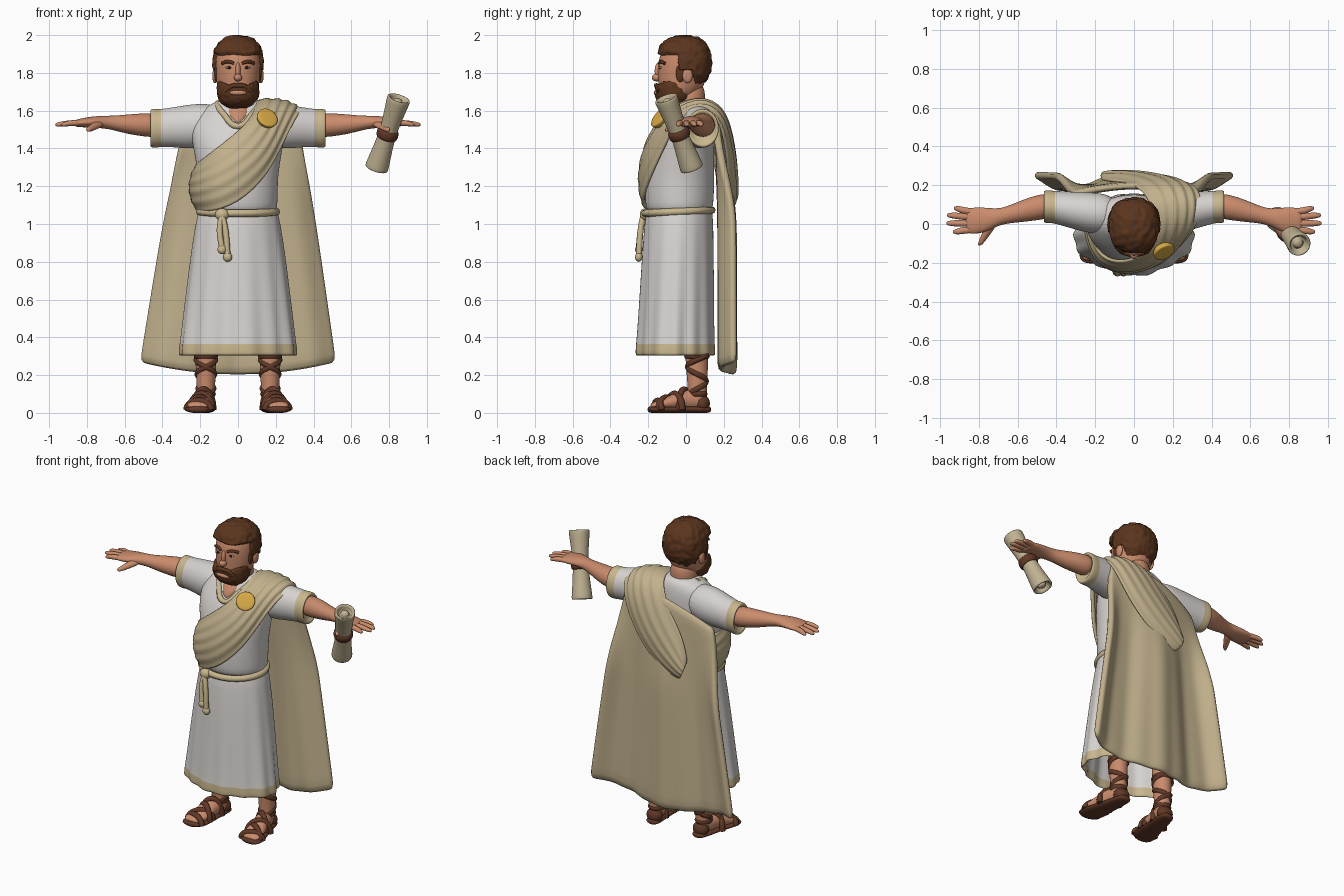
import bpy, bmesh
from math import sin, cos, pi
from mathutils import Vector, Matrix, noise

cube = bpy.data.objects.get("Cube")
if cube:
    bpy.data.objects.remove(cube, do_unlink=True)


def material(name, colour):
    mat = bpy.data.materials.new(name)
    mat.use_nodes = True
    mat.diffuse_color = (*colour, 1)
    mat.node_tree.nodes["Principled BSDF"].inputs["Base Color"].default_value = (*colour, 1)
    return mat


skin = material("skin", (.59, .26, .15))
hair = material("brown hair", (.105, .036, .013))
leather = material("leather", (.12, .04, .02))
linen = material("white linen", (.68, .65, .63))
wool = material("tan wool", (.54, .44, .265))
trim = material("pale tan trim", (.58, .47, .27))
gold = material("gold", (.68, .40, .06))
paper = material("parchment", (.53, .45, .29))
dark = material("dark eye", (.02, .012, .01))


def finish(name, bm, mats, levels=2, thick=0, rule=None):
    """Turn a bmesh into a smooth object with optional thickness."""
    bmesh.ops.recalc_face_normals(bm, faces=bm.faces[:])
    for f in bm.faces:
        f.smooth = True
        if rule:
            f.material_index = rule(f.calc_center_median())
    mesh = bpy.data.meshes.new(name)
    bm.to_mesh(mesh)
    bm.free()
    for m in mats if isinstance(mats, list) else [mats]:
        mesh.materials.append(m)
    obj = bpy.data.objects.new(name, mesh)
    bpy.context.collection.objects.link(obj)
    if thick:
        solid = obj.modifiers.new("thickness", 'SOLIDIFY')
        solid.thickness, solid.offset = thick, 0
    if levels:
        sub = obj.modifiers.new("smooth", 'SUBSURF')
        sub.levels = sub.render_levels = levels
    return obj


def grid(rows, bm, closed=False):
    """Bridge rows of points with quads."""
    vs = [[bm.verts.new(p) for p in row] for row in rows]
    n = len(vs[0])
    for a, b in zip(vs, vs[1:]):
        for i in range(n if closed else n - 1):
            j = (i + 1) % n
            bm.faces.new((a[i], a[j], b[j], b[i]))
    return vs


def loft(name, axis, stations, mats, sides=20, side=1, cap=True, ripple=None, **kw):
    """Ellipse rings (x, y, z, radius, radius) facing along one axis."""
    rows = []
    for x, y, z, a, b in stations:
        row = []
        for i in range(sides):
            t = 2 * pi * i / sides
            k = 1 + (ripple(t, z) if ripple else 0)
            c, s = a * k * cos(t), b * k * sin(t)
            off = {'X': (0, c, s), 'Y': (c, 0, s), 'Z': (c, s, 0)}[axis]
            row.append((side * (x + off[0]), y + off[1], z + off[2]))
        rows.append(row)
    bm = bmesh.new()
    vs = grid(rows, bm, closed=True)
    if cap:
        bm.faces.new(vs[0])
        bm.faces.new(vs[-1])
    return finish(name, bm, mats, **kw)


def blob(name, centre, radii, mat, power=2, detail=3, bump=0, tuck=None):
    """Superellipsoid; points matching the tuck rule sink under the skin."""
    bm = bmesh.new()
    bmesh.ops.create_icosphere(bm, subdivisions=detail, radius=1)
    for v in bm.verts:
        v.co /= sum(abs(c) ** power for c in v.co) ** (1 / power)
        local = Vector(c * r for c, r in zip(v.co, radii))
        if tuck and tuck(local + Vector(centre)):
            local *= .75
        elif bump:
            local *= 1 + bump * noise.noise(local * 38)
        v.co = local + Vector(centre)
    return finish(name, bm, mat, levels=0)


def cord(name, points, radius, mat, closed=False):
    curve = bpy.data.curves.new(name, 'CURVE')
    curve.dimensions = '3D'
    curve.bevel_depth, curve.bevel_resolution = radius, 2
    curve.resolution_u, curve.use_fill_caps = 5, True
    spline = curve.splines.new('BEZIER')
    spline.bezier_points.add(len(points) - 1)
    spline.use_cyclic_u = closed
    for bp, p in zip(spline.bezier_points, points):
        bp.co = p
        bp.handle_left_type = bp.handle_right_type = 'AUTO'
    curve.materials.append(mat)
    obj = bpy.data.objects.new(name, curve)
    bpy.context.collection.objects.link(obj)
    bpy.ops.object.select_all(action='DESELECT')
    obj.select_set(True)
    bpy.context.view_layer.objects.active = obj
    bpy.ops.object.convert(target='MESH')
    bpy.ops.object.shade_smooth()


def aim(obj, start, end):
    start, end = Vector(start), Vector(end)
    turn = (end - start).to_track_quat('Z', 'Y').to_matrix().to_4x4()
    obj.matrix_world = Matrix.Translation((start + end) / 2) @ turn


# Tunic body and pleated skirt with a trimmed hem
loft("tunic_body", 'Z', [
    (0, -.035, 1.04, .2, .168), (0, -.035, 1.1, .212, .182), (0, -.035, 1.25, .21, .187),
    (0, -.025, 1.4, .237, .175), (0, 0, 1.5, .255, .155), (0, .03, 1.59, .22, .12),
    (0, .035, 1.637, .14, .1), (0, .035, 1.66, .09, .075)], linen, sides=28)
loft("tunic_skirt", 'Z', [
    (0, -.035, 1.08, .203, .17), (0, -.04, .9, .235, .182), (0, -.047, .6, .272, .193),
    (0, -.053, .375, .298, .202), (0, -.053, .368, .3, .204), (0, -.053, .33, .304, .206),
    (0, -.053, .303, .306, .207)],
    [linen, trim], sides=56, cap=False, thick=.015, levels=1,
    ripple=lambda t, z: (1.08 - z) * (.045 * cos(14 * t) - .035 * sin(5 * t) - .02),
    rule=lambda c: int(c.z < .37))

# Neck, neckline and head
loft("neck", 'Z', [
    (0, -.045, 1.52, .02, .085), (0, -.03, 1.55, .06, .1), (0, -.01, 1.59, .09, .1),
    (0, .02, 1.64, .085, .085), (0, .02, 1.76, .082, .08)], skin)
cord("neckline_trim", [(-.105, .04, 1.64), (-.107, -.02, 1.625), (-.075, -.088, 1.58), (0, -.143, 1.517),
                       (.075, -.088, 1.58), (.107, -.02, 1.625), (.105, .04, 1.64)], .017, trim)
loft("head", 'Z', [
    (0, -.06, 1.63, .05, .05), (0, -.04, 1.68, .1, .105), (0, -.02, 1.75, .117, .128),
    (0, -.02, 1.83, .121, .132), (0, -.01, 1.91, .117, .128), (0, 0, 1.96, .08, .08)], skin, sides=24)
blob("hair", (0, -.01, 1.856), (.134, .145, .143), hair, power=2.4, detail=5, bump=.06,
     tuck=lambda p: (p.y < -.045 and p.z < 1.9) or (p.y < .04 and p.z < 1.81))
blob("beard", (0, -.064, 1.71), (.112, .1, .1), hair, power=2.3, detail=5, bump=.05,
     tuck=lambda p: p.y < -.03 and p.z > 1.735 + .5 * max(0, abs(p.x) - .05))
blob("nose_bridge", (0, -.146, 1.81), (.014, .02, .045), skin)
blob("nose_tip", (0, -.155, 1.775), (.022, .026, .02), skin)
blob("mouth", (0, -.157, 1.695), (.045, .014, .014), skin)
cord("moustache", [(-.068, -.14, 1.702), (-.035, -.152, 1.729), (0, -.157, 1.733),
                   (.035, -.152, 1.729), (.068, -.14, 1.702)], .013, hair)

for s, label in ((1, "left"), (-1, "right")):
    # Face details
    blob(label + "_ear", (s * .122, .008, 1.785), (.014, .027, .04), skin)
    blob(label + "_sideburn", (s * .112, -.03, 1.8), (.013, .024, .05), hair)
    blob(label + "_eye_white", (s * .048, -.136, 1.828), (.018, .007, .007), linen)
    blob(label + "_iris", (s * .046, -.141, 1.828), (.009, .005, .008), dark)
    cord(label + "_eyebrow", [(s * .02, -.14, 1.85), (s * .055, -.133, 1.86),
                              (s * .085, -.112, 1.85)], .009, hair)

    # Sleeve with cuff, then arm and hand
    loft(label + "_sleeve", 'X', [
        (.08, .05, 1.535, .1, .1), (.22, .055, 1.516, .11, .125), (.34, .075, 1.513, .093, .106),
        (.42, .088, 1.507, .084, .101), (.425, .088, 1.507, .086, .104), (.465, .09, 1.506, .086, .104),
        (.466, .09, 1.508, .072, .085), (.44, .09, 1.51, .06, .065)],
        [linen, trim], side=s, rule=lambda c: int(abs(c.x) > .421))
    loft(label + "_arm", 'X', [
        (.42, .095, 1.52, .066, .066), (.5, .085, 1.525, .066, .062), (.58, .066, 1.528, .057, .053),
        (.66, .045, 1.535, .043, .038), (.71, .033, 1.54, .046, .034), (.77, .02, 1.54, .066, .03),
        (.84, .016, 1.535, .07, .023), (.87, .016, 1.533, .06, .016)], skin, side=s)
    for base, tip, reach in ((.062, .08, .93), (.034, .045, .965), (.003, .004, .968), (-.028, -.04, .935)):
        mid = (base + tip) / 2
        loft(label + "_finger", 'X', [
            (.82, base, 1.535, .019, .018), (.89, mid, 1.535, .02, .017),
            (reach - .02, tip, 1.528, .016, .014), (reach, tip, 1.525, .009, .009)],
            skin, sides=8, side=s)
    loft(label + "_thumb", 'Y', [
        (.73, .01, 1.535, .034, .022), (.755, -.04, 1.52, .026, .02),
        (.785, -.09, 1.503, .018, .016), (.797, -.112, 1.497, .01, .009)], skin, sides=10, side=s)

    # Leg, foot and sandal
    loft(label + "_leg", 'Z', [
        (.17, .06, .04, .047, .05), (.17, .06, .1, .046, .049), (.17, .06, .2, .053, .057),
        (.17, .055, .34, .058, .062), (.17, .05, .42, .06, .065)], skin, side=s)
    loft(label + "_foot", 'Y', [
        (.165, .115, .05, .03, .03), (.17, .06, .07, .047, .055), (.185, -.02, .068, .052, .055),
        (.2, -.1, .05, .062, .035), (.21, -.165, .04, .062, .022), (.213, -.19, .036, .045, .012)],
        skin, side=s)
    loft(label + "_sole", 'Y', [
        (.165, .135, .018, .03, .016), (.168, .1, .018, .052, .02), (.185, -.02, .018, .058, .02),
        (.2, -.11, .018, .078, .02), (.21, -.17, .018, .078, .02), (.215, -.205, .018, .045, .016)],
        leather, side=s)
    blob(label + "_heel_cup", (s * .168, .085, .05), (.052, .042, .047), leather)
    for x, y, w, h, lean in ((.208, -.15, .065, .048, .02), (.2, -.105, .064, .065, -.04),
                             (.194, -.06, .058, .085, .04), (.183, -.01, .052, .108, -.03)):
        arc = [pi * i / 8 for i in range(9)]
        cord(label + "_foot_strap", [(s * (x + w * cos(t)), y + lean * cos(t), .015 + h * sin(t))
                                     for t in arc], .018, leather)
    for turn in (1, -1):
        cord(label + "_leg_strap", [
            (s * .17 + (.036 + .014 * k) * cos(turn * 9 * k - pi / 2),
             .06 + (.039 + .014 * k) * sin(turn * 9 * k - pi / 2), .09 + .22 * k)
            for k in [i / 24 for i in range(25)]], .017, leather)
    for z, r in ((.1, .036), (.3, .047)):
        cord(label + "_ankle_band", [(s * .17 + r * cos(i * pi / 6), .058 + (r + .004) * sin(i * pi / 6), z)
                                     for i in range(12)], .017, leather, closed=True)

# Cape hanging behind
bm = bmesh.new()
rows = []
for j in range(15):
    v = j / 14
    blend = min(1, v / .45)
    blend = blend * blend * (3 - 2 * blend)
    row = []
    for i in range(33):
        u = i / 16 - 1
        top, bottom = 1.56 + .08 * u - .05 * u * u, .2 + .065 * u * u
        hang = .212 + .036 * cos(1.5 * pi * u) + .045 * u ** 4 + .006 * v * cos(20 * u)
        y = (.195 - .045 * u * u) * (1 - blend) + hang * blend
        row.append((u * (.308 + .21 * v ** .9), y, top + (bottom - top) * v))
    rows.append(row)
grid(rows, bm)
finish("cape", bm, wool, levels=1, thick=.04)

# Sash wrapping from the right hip over the left shoulder and tapering down the back
upper = [(-.21, .13, 1.3), (-.216, -.02, 1.32), (-.185, -.15, 1.34), (-.09, -.195, 1.42),
         (.02, -.17, 1.51), (.075, -.11, 1.58), (.09, -.02, 1.64), (.08, .1, 1.655),
         (.03, .18, 1.6), (-.05, .21, 1.47), (-.14, .22, 1.34), (-.17, .225, 1.2)]
lower = [(-.21, .12, 1.08), (-.216, -.03, 1.07), (-.16, -.195, 1.06), (0, -.24, 1.1),
         (.16, -.18, 1.26), (.235, -.1, 1.43), (.31, -.03, 1.575), (.345, .1, 1.615),
         (.325, .19, 1.53), (.24, .215, 1.34), (.08, .235, 1.15), (-.12, .235, 1.07)]
rows = []
for i, (a, b) in enumerate(zip(upper, lower)):
    a, b = Vector(a), Vector(b)
    mid = (a + b) / 2
    out = (mid - Vector((0, 0, min(mid.z, 1.4)))).normalized()
    pleat = .013 if 5 <= i <= 8 else .007
    rows.append([a.lerp(b, j / 10) + out * (.042 * (1 - (j / 5 - 1) ** 2) + pleat * (-1) ** j)
                 for j in range(11)])
bm = bmesh.new()
grid(rows, bm)
finish("sash", bm, wool, thick=.022)

# Brooch
brooch = loft("brooch", 'Z', [(0, 0, -.03, .05, .05), (0, 0, .006, .06, .06),
                              (0, 0, .014, .058, .058), (0, 0, .018, .04, .04)], gold, sides=16)
aim(brooch, (.146, -.125, 1.548), (.16, -.152, 1.568))

# Rope belt with knot and hanging ends
cord("rope_belt", [(.203 * cos(t), -.04 + .177 * sin(t), 1.065 + .008 * sin(t))
                   for t in [i * pi / 12 for i in range(24)]], .02, trim, closed=True)
blob("belt_knot", (-.085, -.217, 1.05), (.037, .028, .033), trim)
for x, z in ((-.085, .87), (-.055, .83)):
    cord("rope_end", [(-.085, -.225, 1.05), (x - .012, -.24, .97), (x, -.25, z)], .016, trim)
    blob("rope_tassel", (x, -.25, z - .005), (.024, .02, .025), trim)

# Rolled scroll with a leather band
half = [(.205, .024), (.175, .026), (.175, .04), (.205, .046), (.21, .062), (.195, .064), (.1, .053)]
profile = [(-z, r) for z, r in half] + [(0, .046)] + half[::-1]
scroll = loft("scroll", 'Z', [(0, 0, z, r, r) for z, r in profile], paper)
band = loft("scroll_band", 'Z', [(0, 0, z, r, r) for z, r in
                                 ((-.03, .04), (-.028, .06), (.022, .06), (.024, .04))], leather)
for obj in (scroll, band):
    aim(obj, (.73, .035, 1.285), (.855, -.11, 1.675))
